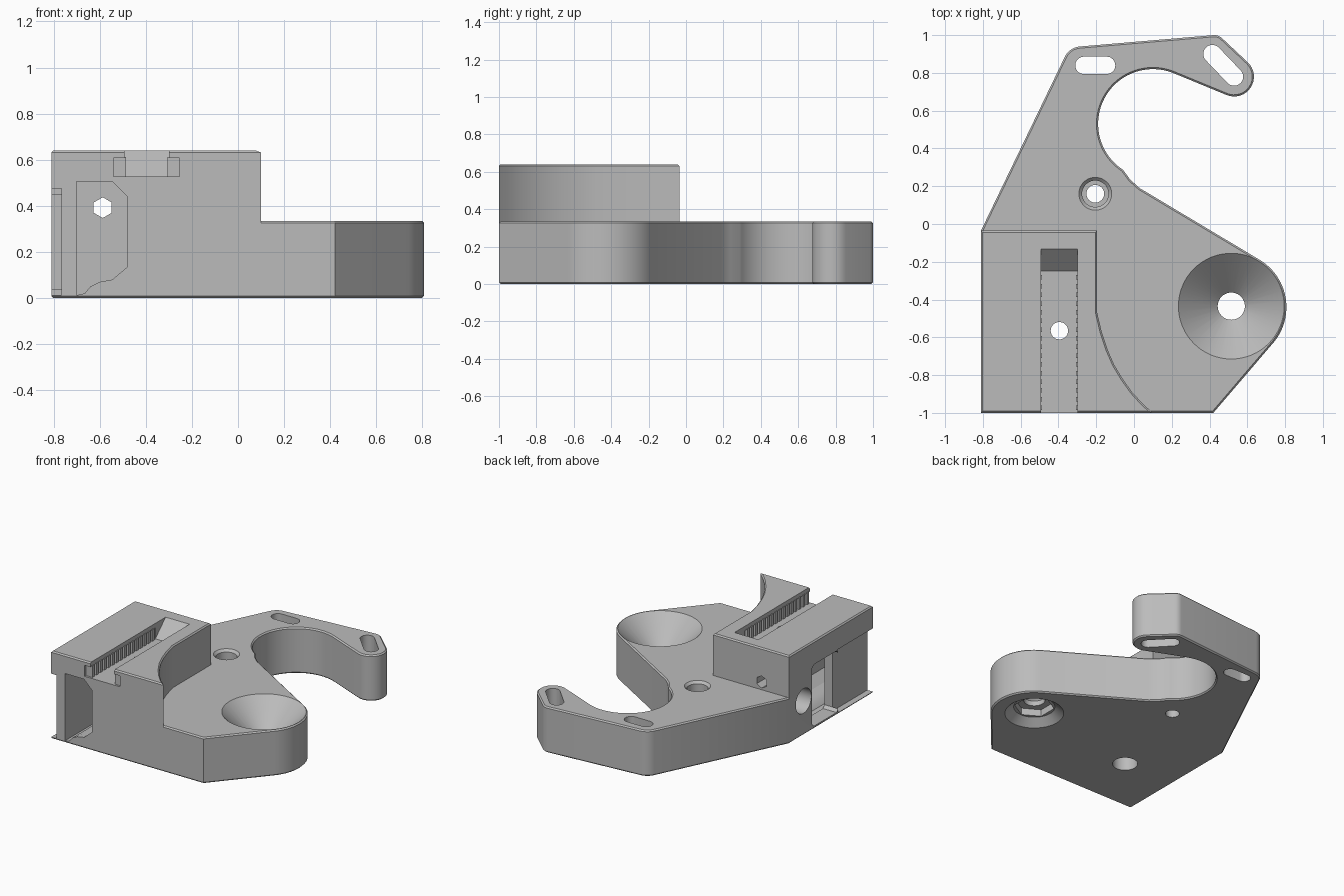
import bpy, bmesh, math
from mathutils import Matrix, Vector

cube = bpy.data.objects.get("Cube")
if cube:
    bpy.data.objects.remove(cube, do_unlink=True)

grey = bpy.data.materials.new("plain_grey")
grey.use_nodes = True
colour = (0.5, 0.5, 0.5, 1)
grey.diffuse_color = colour
grey.node_tree.nodes["Principled BSDF"].inputs["Base Color"].default_value = colour


def arc(cx, cy, r, a0, a1, n=16):
    angles = [math.radians(a0 + (a1 - a0) * i / n) for i in range(n + 1)]
    return [(cx + r * math.cos(a), cy + r * math.sin(a)) for a in angles]


def finish(name, bm):
    bmesh.ops.recalc_face_normals(bm, faces=bm.faces[:])
    mesh = bpy.data.meshes.new(name)
    bm.to_mesh(mesh)
    bm.free()
    mesh.materials.append(grey)
    ob = bpy.data.objects.new(name, mesh)
    bpy.context.collection.objects.link(ob)
    return ob


def prism(name, pts, lo, hi, axis="z", rims=(), bevel=0.009):
    """Extrude a profile along z (xy points), y (xz points) or x (yz points)."""
    place = {"z": lambda a, b, c: (a, b, c),
             "y": lambda a, b, c: (a, c, b),
             "x": lambda a, b, c: (c, a, b)}[axis]
    bm = bmesh.new()
    ends = [[bm.verts.new(place(a, b, c)) for a, b in pts] for c in (lo, hi)]
    caps = [bm.faces.new(e) for e in ends]
    n = len(pts)
    for i in range(n):
        j = (i + 1) % n
        bm.faces.new((ends[0][i], ends[0][j], ends[1][j], ends[1][i]))
    bmesh.ops.recalc_face_normals(bm, faces=bm.faces[:])
    edges = [e for k in rims for e in caps[k].edges]
    if edges:
        bmesh.ops.bevel(bm, geom=edges, offset=bevel, segments=1, affect="EDGES")
    return finish(name, bm)


def box(name, x0, x1, y0, y1, z0, z1):
    return prism(name, [(x0, y0), (x1, y0), (x1, y1), (x0, y1)], z0, z1)


def cone(name, start, end, r0, r1, sides=40):
    start, end = Vector(start), Vector(end)
    d = end - start
    bm = bmesh.new()
    turn = d.to_track_quat("Z", "Y").to_matrix().to_4x4()
    bmesh.ops.create_cone(bm, cap_ends=True, segments=sides, radius1=r0, radius2=r1,
                          depth=d.length,
                          matrix=Matrix.Translation((start + end) / 2) @ turn)
    return finish(name, bm)


def hole(x, y, z0, z1, r, r1=None, sides=40):
    return cone("hole_cutter", (x, y, z0), (x, y, z1), r, r if r1 is None else r1, sides)


def slot(x0, y0, x1, y1, r):
    a = math.degrees(math.atan2(y1 - y0, x1 - x0))
    pts = arc(x1, y1, r, a - 90, a + 90) + arc(x0, y0, r, a + 90, a + 270)
    return prism("slot_cutter", pts, -0.1, 0.5)


def cut(ob, cutters):
    for c in cutters:
        mod = ob.modifiers.new("cut", "BOOLEAN")
        mod.operation, mod.solver, mod.object = "DIFFERENCE", "EXACT", c
        dg = bpy.context.evaluated_depsgraph_get()
        mesh = bpy.data.meshes.new_from_object(ob.evaluated_get(dg))
        ob.modifiers.clear()
        ob.data = mesh


# Hooked base plate
outline = [(-0.81, -1), (0.42, -1)]
outline += arc(0.515, -0.44, 0.292, -40, 59, 24)
outline += [(0.03, 0.19), (-0.02, 0.235)]
outline += arc(0.1, 0.53, 0.29, 237, 67, 40)
outline += arc(0.53, 0.78, 0.105, -112, 45)
outline += arc(0.425, 0.94, 0.06, 45, 95, 6)
outline += arc(-0.28, 0.845, 0.095, 95, 154, 8)
outline += [(-0.81, -0.035)]
base = prism("base_plate", outline, 0, 0.335, rims=(0, 1))

# Raised clamp block with a scooped side
block_outline = [(-0.81, -1), (0.1, -1), (0.045, -0.95), (-0.01, -0.89), (-0.06, -0.82),
                 (-0.105, -0.745), (-0.14, -0.665), (-0.17, -0.575), (-0.195, -0.47),
                 (-0.195, -0.035), (-0.81, -0.035)]
block = prism("clamp_block", block_outline, 0.3, 0.64, rims=(1,))

# Cutters for the plate only: slots, bowl, nut pocket, bolt hole
plate_cutters = [
    slot(-0.265, 0.84, -0.145, 0.84, 0.046),
    slot(0.415, 0.9, 0.53, 0.78, 0.048),
    hole(-0.205, 0.16, -0.1, 0.5, 0.047),
    hole(-0.205, 0.16, 0.2, 0.5, 0.07),
    hole(-0.205, 0.16, 0.318, 0.338, 0.07, 0.09),
    hole(0.515, -0.435, -0.1, 0.5, 0.072),
    hole(0.515, -0.435, 0.135, 0.337, 0.07, 0.282, 64),
    hole(0.515, -0.435, -0.002, 0.05, 0.202, 0.14),
    hole(0.515, -0.435, 0.04, 0.1, 0.135, None, 6),
    hole(-0.395, -0.565, -0.1, 0.25, 0.085),
]

# Cutters shared by plate and block
pocket = [(-0.7, 0.012), (-0.665, 0.02), (-0.64, 0.05), (-0.6, 0.07), (-0.545, 0.08),
          (-0.48, 0.135), (-0.48, 0.44), (-0.545, 0.505), (-0.7, 0.505)]
window = [(-0.6, 0.04), (-0.58, 0.02), (-0.32, 0.02), (-0.3, 0.04),
          (-0.3, 0.45), (-0.32, 0.47), (-0.58, 0.47), (-0.6, 0.45)]
shared_cutters = [
    prism("front_pocket_cutter", pocket, -1.1, -0.3, "y"),
    prism("side_window_cutter", window, -0.95, -0.69, "x"),
    box("side_recess_cutter", -0.95, -0.765, -1.1, -0.6, 0.012, 0.475),
    hole(-0.395, -0.565, -0.1, 0.8, 0.046),
    cone("side_hole_cutter", (-0.95, -0.2, 0.25), (-0.58, -0.2, 0.25), 0.09, 0.09),
]

# Cutters for the block only: belt channel with ramp, and push rod hole
ramp = [(-1.1, 0.527), (-0.25, 0.527), (-0.13, 0.641), (-0.13, 0.75), (-1.1, 0.75)]
block_cutters = [
    prism("channel_cutter", ramp, -0.493, -0.3, "x"),
    box("undercut_cutter", -0.54, -0.253, -1.1, -0.25, 0.527, 0.607),
    cone("rod_hole_cutter", (-0.587, -0.5, 0.392), (-0.587, 0.1, 0.392), 0.045, 0.045, 6),
]

cut(base, plate_cutters + shared_cutters)
cut(block, shared_cutters + block_cutters)
for c in plate_cutters + shared_cutters + block_cutters:
    bpy.data.objects.remove(c, do_unlink=True)

# Belt teeth along both sides of the channel
parts = [base, block]
pitch = 0.046
for i in range(16):
    y = -0.985 + i * pitch
    for side, x0, x1 in (("right", -0.545, -0.487), ("left", -0.306, -0.248)):
        parts.append(box(f"belt_tooth_{side}_{i + 1}", x0, x1, y, y + 0.024, 0.522, 0.612))

bpy.ops.object.select_all(action="DESELECT")
for ob in (base, block):
    ob.select_set(True)
bpy.context.view_layer.objects.active = base
bpy.ops.object.shade_smooth_by_angle(angle=math.radians(28))
